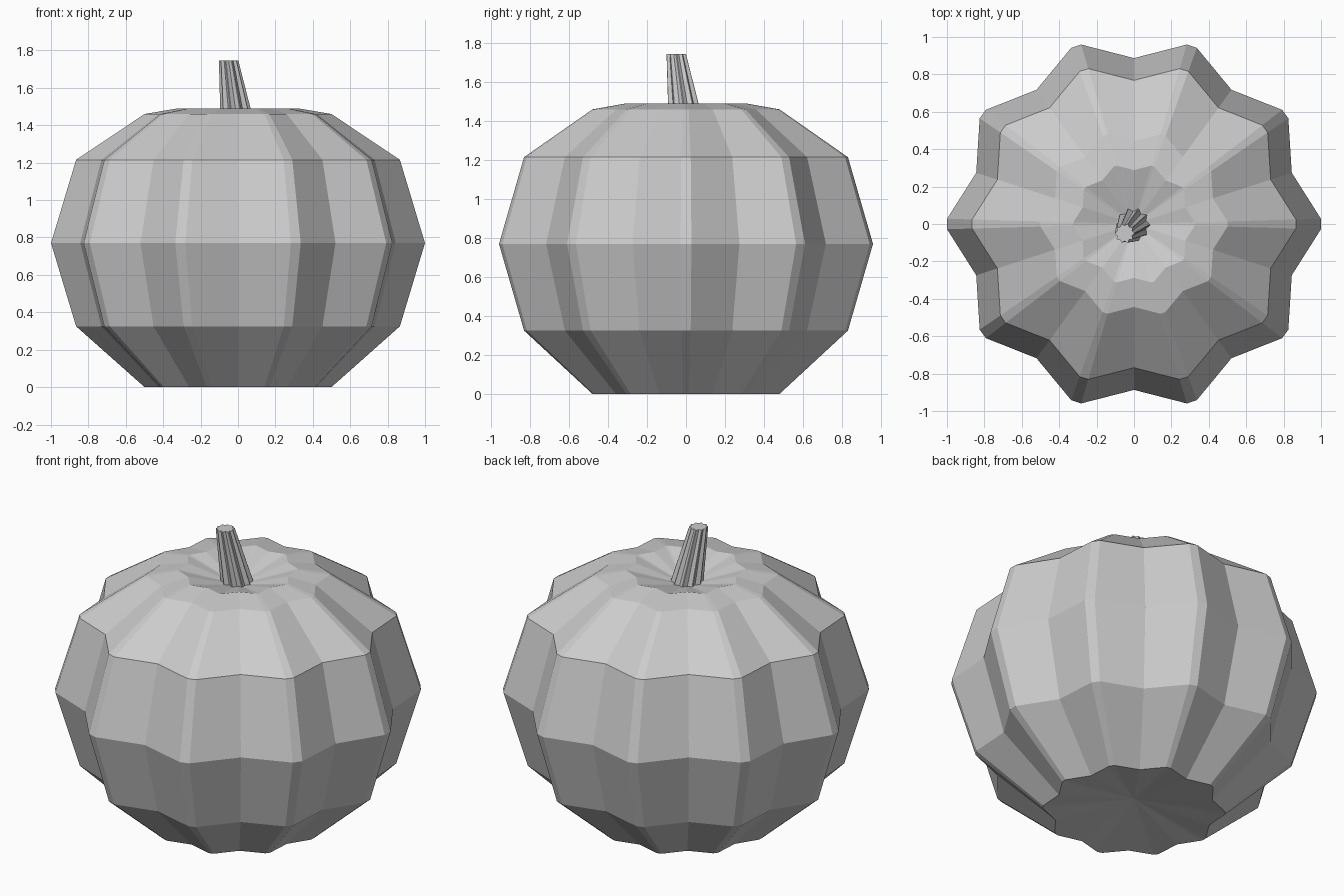
import bpy, bmesh
from math import cos, sin, radians

if "Cube" in bpy.data.objects:
    bpy.data.objects.remove(bpy.data.objects["Cube"])

LOBES = 10


def star_ring(bm, centre, r, groove):
    """Ring with ten ribs: each rib has a narrow two-point crest and one groove."""
    cx, cy, z = centre
    verts = []
    for i in range(LOBES):
        for off, k in ((-1.6, 1.0), (1.6, 1.0), (18, groove)):
            a = radians(36 * i + off)
            verts.append(bm.verts.new((cx + r * k * cos(a), cy + r * k * sin(a), z)))
    return verts


def ribbed_solid(name, rings, groove, bottom, top):
    """Stack of ribbed rings closed by triangle fans at both ends."""
    bm = bmesh.new()
    loops = [star_ring(bm, c, r, groove) for c, r in rings]
    n = len(loops[0])
    lo, hi = bm.verts.new(bottom), bm.verts.new(top)
    for i in range(n):
        j = (i + 1) % n
        for a, b in zip(loops, loops[1:]):
            bm.faces.new((a[i], a[j], b[j], b[i]))
        bm.faces.new((lo, loops[0][j], loops[0][i]))
        bm.faces.new((hi, loops[-1][i], loops[-1][j]))
    bmesh.ops.recalc_face_normals(bm, faces=bm.faces)
    mesh = bpy.data.meshes.new(name)
    bm.to_mesh(mesh)
    bm.free()
    obj = bpy.data.objects.new(name, mesh)
    bpy.context.collection.objects.link(obj)
    return obj


# Body: squat ribbed sphere with a sunken crown and slightly hollow base
profile = [(0.50, 0.0), (0.866, 0.325), (1.0, 0.77), (0.866, 1.215),
           (0.50, 1.46), (0.325, 1.49)]
ribbed_solid("pumpkin_body", [((0, 0, z), r) for r, z in profile],
             0.887, (0, 0, 0.07), (0, 0, 1.40))

# Stem: leaning, tapered and fluted
ribbed_solid("stem", [((0, 0, 1.39), 0.093), ((-0.05, -0.05, 1.745), 0.052)],
             0.8, (0, 0, 1.39), (-0.05, -0.05, 1.745))
